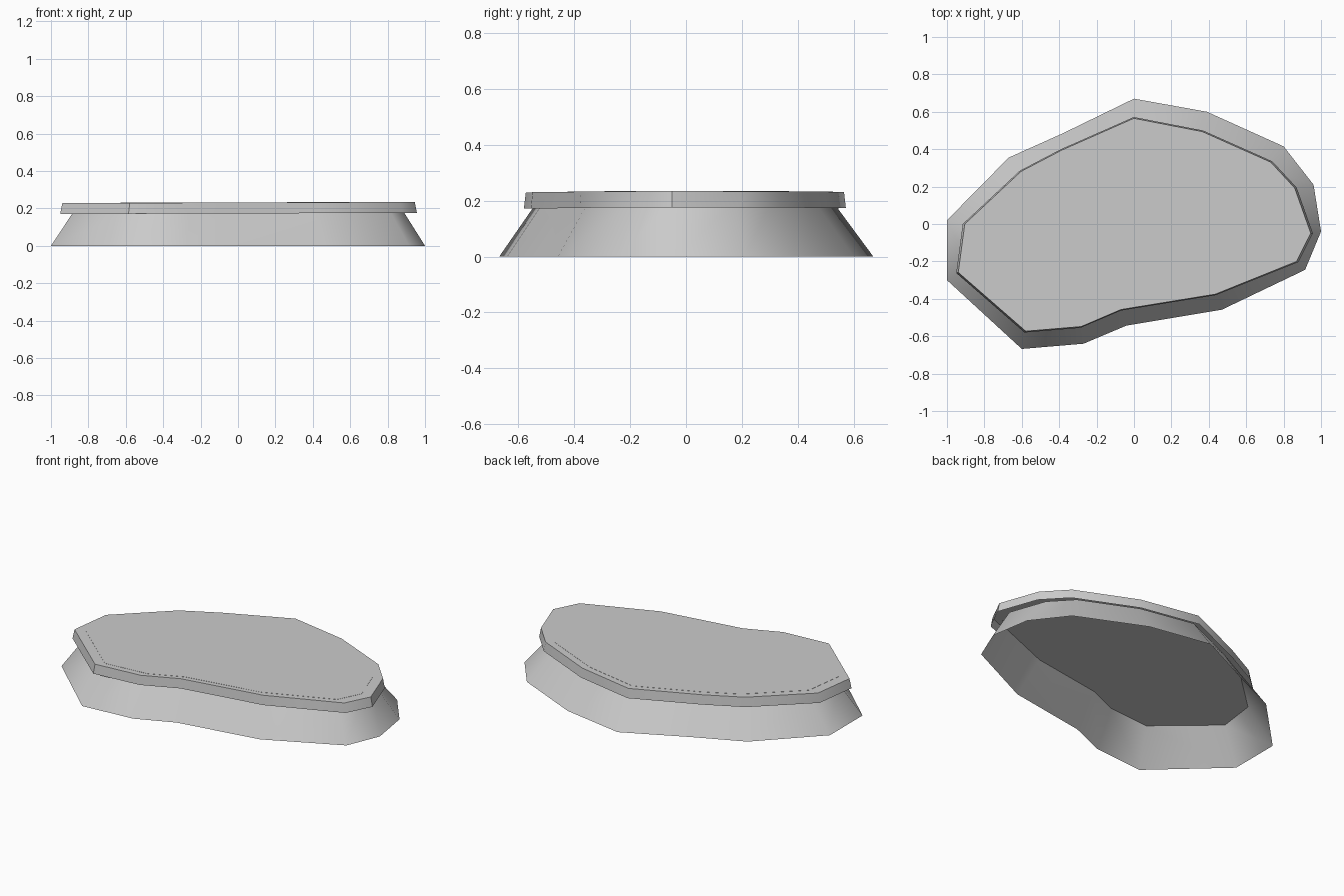
import bpy
import bmesh
import math

default_cube = bpy.data.objects.get("Cube")
if default_cube:
    bpy.data.objects.remove(default_cube, do_unlink=True)

# Plain grey for the whole platform
GREY = (0.6, 0.6, 0.6, 1.0)
grey_material = bpy.data.materials.new("plain_grey")
grey_material.use_nodes = True
grey_material.diffuse_color = GREY
grey_material.node_tree.nodes["Principled BSDF"].inputs["Base Color"].default_value = GREY

# Irregular outlines, listed counter-clockwise
FOOT_OUTLINE = [(-1, -.3), (-.6, -.668), (-.27, -.64), (-.04, -.543), (.47, -.458),
                (.915, -.245), (1, -.04), (.96, .21), (.8, .415), (.39, .6),
                (0, .67), (-.38, .485), (-.67, .355), (-1, .02)]
SLAB_OUTLINE = [(-.95, -.262), (-.585, -.58), (-.285, -.555), (-.07, -.463), (.44, -.38),
                (.88, -.203), (.957, -.05), (.87, .195), (.74, .335), (.37, .5),
                (0, .572), (-.39, .4), (-.61, .285), (-.915, 0)]


def loft(name, sections):
    """Join (outline, scale, height) sections with quads and close the last one."""
    bm = bmesh.new()
    rings = [[bm.verts.new((x * scale, y * scale, height)) for x, y in outline]
             for outline, scale, height in sections]
    for lower, upper in zip(rings, rings[1:]):
        count = len(lower)
        for i in range(count):
            j = (i + 1) % count
            bm.faces.new((lower[i], lower[j], upper[j], upper[i]))
    bm.faces.new(rings[-1])
    mesh = bpy.data.meshes.new(name)
    bm.to_mesh(mesh)
    bm.free()
    mesh.materials.append(grey_material)
    part = bpy.data.objects.new(name, mesh)
    bpy.context.collection.objects.link(part)
    bpy.ops.object.select_all(action='DESELECT')
    part.select_set(True)
    bpy.context.view_layer.objects.active = part
    bpy.ops.object.shade_smooth_by_angle(angle=math.radians(45))
    return part


# Sloping hollow skirt, open underneath, with a ceiling inside
loft("skirt", [(FOOT_OUTLINE, 1, 0),
               (SLAB_OUTLINE, .913, .2)])

# Overhanging lid, open underneath, with a barely raised top panel
lid = loft("lid", [(SLAB_OUTLINE, 1, .173),
                   (SLAB_OUTLINE, .988, .231),
                   (SLAB_OUTLINE, .92, .231),
                   (SLAB_OUTLINE, .92, .232)])
lid.rotation_euler.y = -.003
